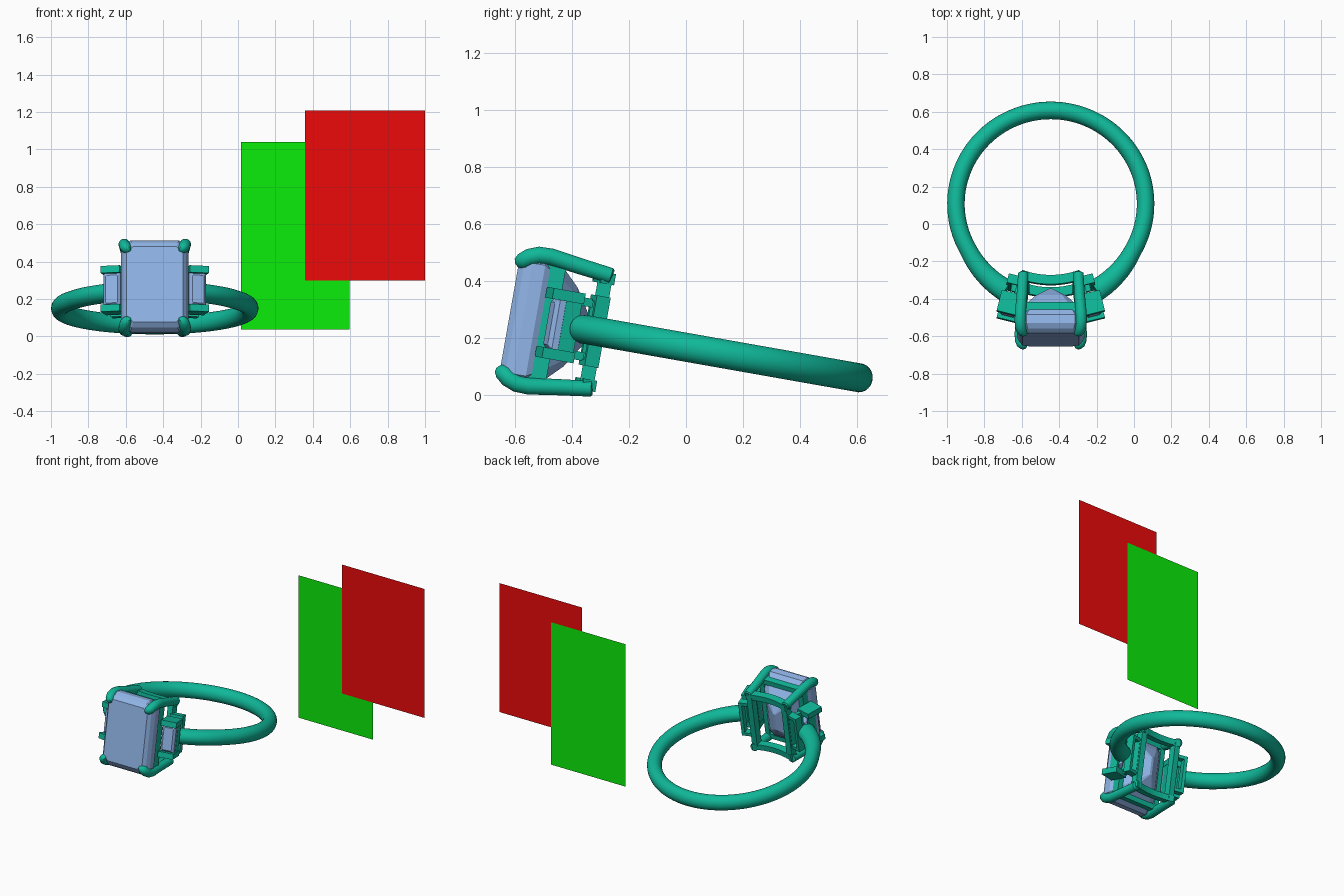
import bpy, bmesh, math
from mathutils import Matrix, Vector

if "Cube" in bpy.data.objects:
    bpy.data.objects.remove(bpy.data.objects["Cube"])

# Local frame: ring centre, -y toward the stone, z along the finger axis
TILT = Matrix.Translation((-.445, .108, .15)) @ Matrix.Rotation(math.radians(-10), 4, 'X')


def material(name, rgb):
    m = bpy.data.materials.new(name)
    m.diffuse_color = (*rgb, 1)
    m.use_nodes = True
    m.node_tree.nodes["Principled BSDF"].inputs["Base Color"].default_value = m.diffuse_color
    return m


METAL = material("teal_metal", (.005, .48, .32))
STONE = material("blue_stone", (.28, .46, .80))
RED = material("red", (.85, .003, .003))
GREEN = material("green", (.003, .85, .003))


def finish(name, bm, mat, matrix=TILT, smooth=False):
    bm.transform(matrix)
    bmesh.ops.recalc_face_normals(bm, faces=bm.faces)
    me = bpy.data.meshes.new(name)
    bm.to_mesh(me)
    bm.free()
    me.materials.append(mat)
    ob = bpy.data.objects.new(name, me)
    bpy.context.collection.objects.link(ob)
    if smooth:
        bpy.ops.object.select_all(action='DESELECT')
        ob.select_set(True)
        bpy.context.view_layer.objects.active = ob
        bpy.ops.object.shade_smooth_by_angle(angle=math.radians(40))
    return ob


def skin(bm, rings):
    """Join equal-sized loops of points and cap both ends."""
    vs = [[bm.verts.new(p) for p in r] for r in rings]
    n = len(vs[0])
    for a, b in zip(vs, vs[1:]):
        for i in range(n):
            bm.faces.new((a[i], a[(i + 1) % n], b[(i + 1) % n], b[i]))
    bm.faces.new(vs[0])
    bm.faces.new(vs[-1])


def sweep(bm, path, up, radii, sides):
    """Sweep an oval (or box, 4 sides) along a path; radii = (sideways, up) per point."""
    path, up = [Vector(p) for p in path], Vector(up)
    rings = []
    for i, p in enumerate(path):
        t = path[min(i + 1, len(path) - 1)] - path[max(i - 1, 0)]
        side = t.cross(up).normalized()
        k = 2 ** .5 if sides == 4 else 1
        angs = [math.tau * (j + .5) / sides for j in range(sides)]
        rings.append([p + side * math.cos(a) * radii[i][0] * k + up * math.sin(a) * radii[i][1] * k
                      for a in angs])
    skin(bm, rings)


def box(bm, x0, x1, y0, y1, z0, z1):
    skin(bm, [[(x0, y, z0), (x1, y, z0), (x1, y, z1), (x0, y, z1)] for y in (y0, y1)])


def frame(bm, hx, hz, y0, y1, t, cx=0):
    """Rectangular hollow frame facing the front."""
    def loop(y, a, b):
        return [(cx + sx * a, y, sz * b) for sx, sz in ((-1, -1), (1, -1), (1, 1), (-1, 1))]
    rings = [loop(y0, hx, hz), loop(y1, hx, hz), loop(y1, hx - t, hz - t), loop(y0, hx - t, hz - t)]
    vs = [[bm.verts.new(p) for p in r] for r in rings]
    for k in range(4):
        a, b = vs[k], vs[(k + 1) % 4]
        for i in range(4):
            bm.faces.new((a[i], a[(i + 1) % 4], b[(i + 1) % 4], b[i]))


def stone(bm, tiers, cx=0):
    """Step-cut stone from clipped rectangles (y, half width, half height, corner cut)."""
    rings = []
    for y, a, b, c in tiers:
        pts = [(a, b - c), (a - c, b), (c - a, b), (-a, b - c), (-a, c - b), (c - a, -b), (a - c, -b), (a, c - b)]
        rings.append([(cx + x, y, z) for x, z in pts])
    skin(bm, rings)


# Band: open hoop that thickens toward the setting
bm = bmesh.new()
path, rad = [], []
for i in range(97):
    th = math.radians(27 + 306 * i / 96)
    k = max(0, 1 - (min(th, math.tau - th) - math.radians(27)) / math.radians(33))
    r = .507 + .022 * k
    path.append((r * math.sin(th), -r * math.cos(th), 0))
    rad.append((.047 + .014 * k, .051))
sweep(bm, path, (0, 0, 1), rad, 24)
finish("band", bm, METAL, smooth=True)

# Centre stone
bm = bmesh.new()
stone(bm, [(-.738, .150, .205, .035), (-.718, .168, .230, .045), (-.69, .18, .247, .05),
           (-.645, .18, .247, .05), (-.58, .14, .20, .04), (-.52, .085, .14, .025), (-.47, .008, .06, .003)])
finish("centre_stone", bm, STONE)

# Basket holding the centre stone
bm = bmesh.new()
frame(bm, .168, .225, -.637, -.572, .035)
finish("basket", bm, METAL)

# Back gallery: two rails curved like the finger hole, two posts
bm = bmesh.new()
for z in (-.19, .19):
    arc = []
    for i in range(13):
        x = -.16 + .32 * i / 12
        arc.append((x, -math.sqrt(.46 ** 2 - x * x) + .012, z))
    sweep(bm, arc, (0, 0, 1), [(.025, .02)] * 13, 4)
for s in (-1, 1):
    box(bm, s * .115, s * .155, -.455, -.405, -.2, .2)
finish("back_gallery", bm, METAL)

# Four claws hooking over the stone corners
for nx, sx in (("left", -1), ("right", 1)):
    for nz, sz in (("lower", -1), ("upper", 1)):
        bm = bmesh.new()
        pts = [(.145, -.408, .200), (.147, -.412, .201), (.154, -.53, .216), (.162, -.63, .230),
               (.163, -.672, .228), (.160, -.705, .215), (.154, -.728, .197), (.149, -.741, .186),
               (.147, -.746, .181)]
        rr = [.022, .028, .029, .030, .031, .031, .029, .021, .008]
        sweep(bm, [(sx * x, y, sz * z) for x, y, z in pts], (1, 0, 0), [(r, r) for r in rr], 16)
        finish(f"{nz}_{nx}_claw", bm, METAL, smooth=True)

# Side settings: small stone, seat, bar claws and inner frame, mirrored
for nx, sx in (("left", -1), ("right", 1)):
    turn = (TILT @ Matrix.Diagonal((sx, 1, 1, 1)) @ Matrix.Translation((.22, -.55, 0))
            @ Matrix.Rotation(math.radians(14), 4, 'Z'))
    bm = bmesh.new()
    stone(bm, [(-.048, .032, .075, .004), (-.034, .046, .09, .004), (-.012, .046, .09, .004),
               (.03, .025, .06, .003), (.05, .005, .04, .002)])
    finish(f"{nx}_side_stone", bm, STONE, turn)
    bm = bmesh.new()
    frame(bm, .048, .105, -.012, .045, .018)
    for sz in (-1, 1):
        box(bm, -.05, .055, -.066, .05, sz * .086, sz * .124)
    finish(f"{nx}_side_seat", bm, METAL, turn)
    bm = bmesh.new()
    frame(bm, .045, .125, .095, .145, .022, -.005)
    for sz in (-1, 1):
        box(bm, -.04, -.015, .04, .10, sz * .08, sz * .11)
    finish(f"{nx}_side_frame", bm, METAL, turn)

# Two flat panels standing behind
for name, mat, x0, x1, y, z0, z1 in (("red_panel", RED, .358, 1, .647, .298, 1.207),
                                     ("green_panel", GREEN, .016, .597, .649, .036, 1.04)):
    bm = bmesh.new()
    bm.faces.new([bm.verts.new(p) for p in ((x0, y, z0), (x1, y, z0), (x1, y, z1), (x0, y, z1))])
    finish(name, bm, mat, Matrix())
